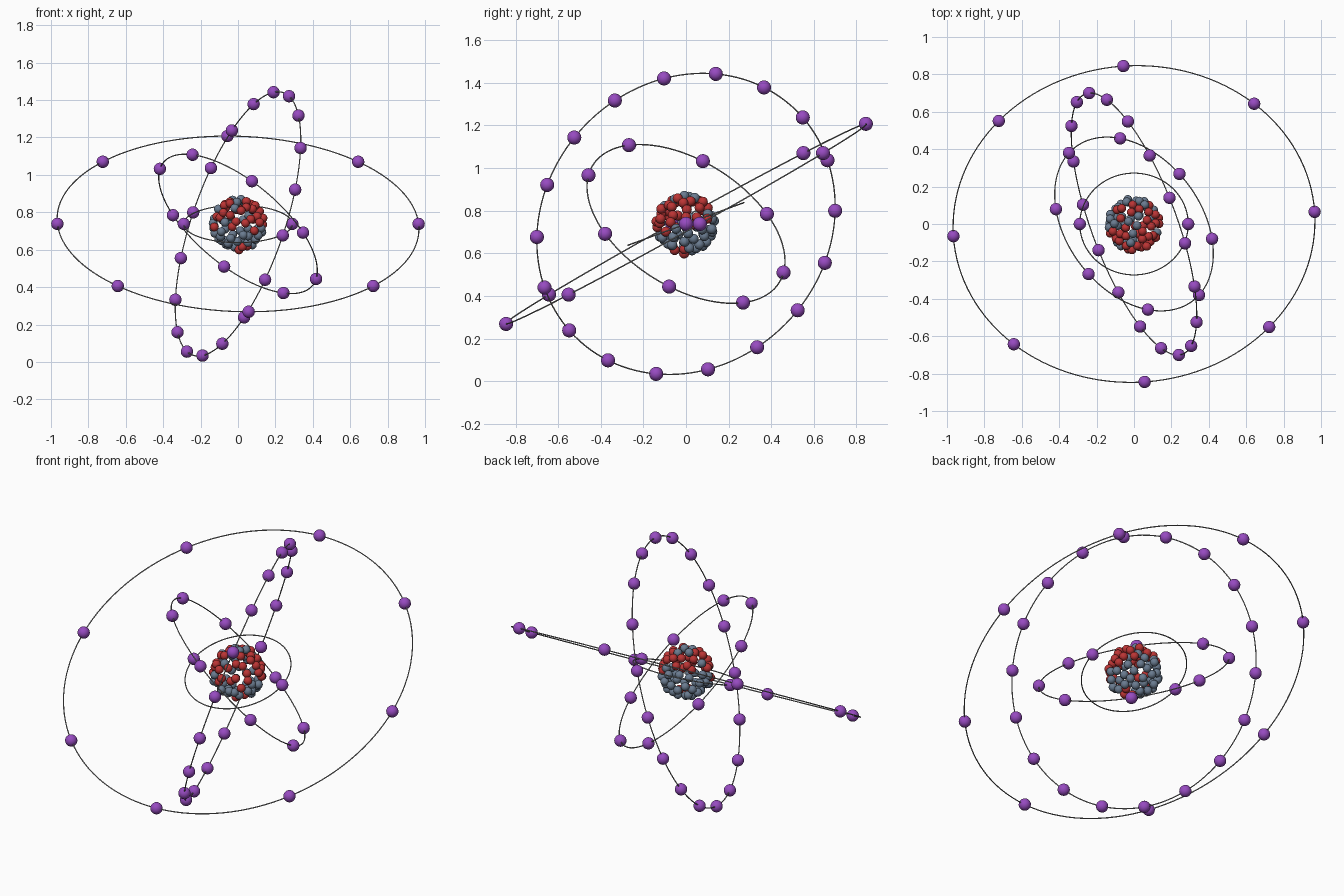
import bpy, math, random
from mathutils import Vector, Matrix

if "Cube" in bpy.data.objects:
    bpy.data.objects.remove(bpy.data.objects["Cube"])

random.seed(7)
CENTRE = Vector((0, 0, 0.738))


def material(name, rgb):
    m = bpy.data.materials.new(name)
    m.diffuse_color = (*rgb, 1)
    m.use_nodes = True
    m.node_tree.nodes["Principled BSDF"].inputs["Base Color"].default_value = m.diffuse_color
    return m


PURPLE = material("electron purple", (0.31, 0.07, 0.53))
RED = material("proton red", (0.50, 0.035, 0.035))
SLATE = material("neutron slate", (0.145, 0.20, 0.28))
GREY = material("orbit grey", (0.30, 0.30, 0.30))


def ball_mesh(name, radius, mat, segments, rings):
    """Smooth sphere mesh shared by all balls of one kind."""
    bpy.ops.mesh.primitive_uv_sphere_add(radius=radius, segments=segments, ring_count=rings)
    ob = bpy.context.object
    bpy.ops.object.shade_smooth()
    mesh = ob.data
    mesh.name = name
    mesh.materials.append(mat)
    bpy.data.objects.remove(ob)
    return mesh


def place(name, mesh, pos):
    ob = bpy.data.objects.new(name, mesh)
    ob.location = pos
    bpy.context.collection.objects.link(ob)


electron = ball_mesh("electron", 0.033, PURPLE, 24, 14)
proton = ball_mesh("proton", 0.0235, RED, 16, 10)
neutron = ball_mesh("neutron", 0.0235, SLATE, 16, 10)

# Orbits: name, two perpendicular radius vectors, electron count
ORBITS = [
    ("inner", (0.29, 0, 0), (0, 0.272, 0.10), 2),
    ("second", (-0.243, -0.268, 0.37), (-0.345, 0.382, 0.043), 8),
    ("third", (0.19, 0.14, 0.705), (-0.277, 0.685, -0.0635), 18),
    ("outer", (0.965, 0.065, 0), (-0.055, 0.845, 0.47), 8),
]

for name, u, v, count in ORBITS:
    u, v = Vector(u), Vector(v)
    radius = (u.length + v.length) / 2
    x = u.normalized()
    n = x.cross(v).normalized()
    y = n.cross(x)
    # Thin wire ring
    bpy.ops.mesh.primitive_torus_add(major_radius=radius, minor_radius=0.0032,
                                     major_segments=128, minor_segments=8)
    ring = bpy.context.object
    ring.name = name + "_orbit"
    bpy.ops.object.shade_smooth()
    ring.data.materials.append(GREY)
    ring.matrix_world = Matrix.Translation(CENTRE) @ Matrix((x, y, n)).transposed().to_4x4()
    # Evenly spaced electrons
    for i in range(count):
        a = math.tau * i / count
        place(f"{name}_electron_{i + 1}", electron,
              CENTRE + radius * (math.cos(a) * x + math.sin(a) * y))

# Nucleus: a loose spherical shell of nucleons, protons gathered in patches
TOTAL, PROTONS = 84, 36
PATCHES = [Vector(p).normalized() for p in (
    (0, -1, 0.1), (-0.6, -0.3, 0.7), (0.5, -0.2, 0.8), (-0.8, -0.5, 0.3),
    (0.75, -0.65, 0.1), (0.2, -0.2, -0.95), (0, 0.7, 0.7), (-0.6, 0.5, 0.6),
    (0.85, 0.35, 0.4))]
points = []
for i in range(TOTAL):
    z = 1 - (2 * i + 1) / TOTAL
    r = math.sqrt(1 - z * z)
    a = i * math.pi * (3 - math.sqrt(5))
    d = Vector((r * math.cos(a), r * math.sin(a), z))
    d += Vector([random.uniform(-0.09, 0.09) for _ in range(3)])
    d.normalize()
    score = max(d.dot(p) for p in PATCHES) + random.uniform(0, 0.12)
    points.append((score, d * random.uniform(0.125, 0.140)))
points.sort(key=lambda p: -p[0])
for i, (_, d) in enumerate(points):
    kind = "proton" if i < PROTONS else "neutron"
    place(f"{kind}_{i + 1}", proton if i < PROTONS else neutron, CENTRE + d)
